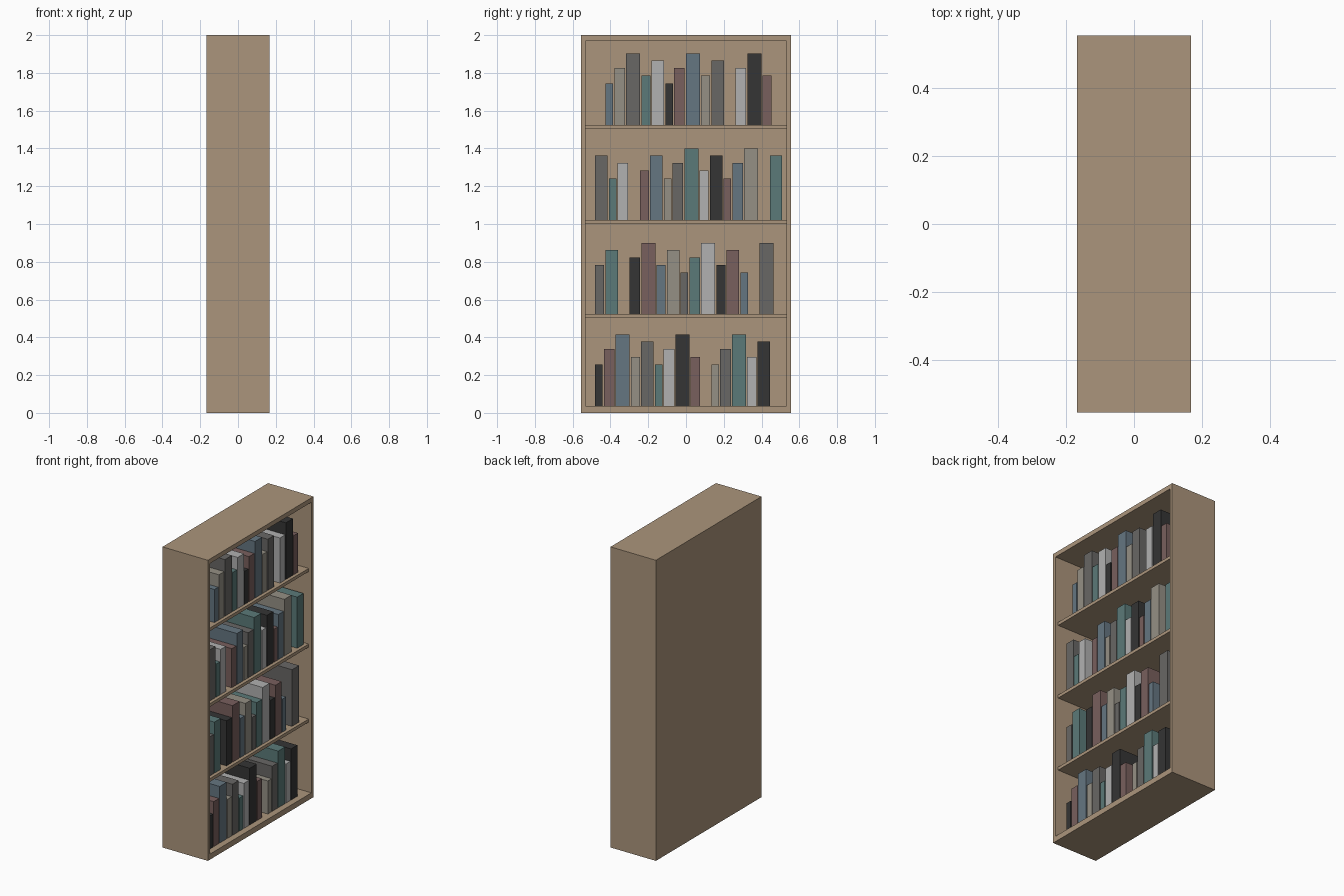
import bpy, bmesh
from mathutils import Vector

if "Cube" in bpy.data.objects:
    bpy.data.objects.remove(bpy.data.objects["Cube"])


def material(name, rgb):
    m = bpy.data.materials.new(name)
    m.diffuse_color = (*rgb, 1)
    m.use_nodes = True
    m.node_tree.nodes["Principled BSDF"].inputs["Base Color"].default_value = m.diffuse_color
    return m


def finish(name, bm, mat):
    me = bpy.data.meshes.new(name)
    bm.to_mesh(me)
    bm.free()
    me.materials.append(mat)
    ob = bpy.data.objects.new(name, me)
    bpy.context.collection.objects.link(ob)
    return ob


def box_mesh(lo, hi):
    lo, hi = Vector(lo), Vector(hi)
    bm = bmesh.new()
    bmesh.ops.create_cube(bm, size=1)
    for v in bm.verts:
        v.co = Vector((lo[i] + (v.co[i] + 0.5) * (hi[i] - lo[i]) for i in range(3)))
    return bm


wood = material("wood", (0.41, 0.30, 0.20))
palette = [("black", (0.035, 0.035, 0.035)), ("maroon", (0.19, 0.115, 0.11)),
           ("slate", (0.13, 0.18, 0.22)), ("cream", (0.30, 0.28, 0.235)),
           ("grey", (0.14, 0.135, 0.13)), ("teal", (0.105, 0.195, 0.19)),
           ("white", (0.44, 0.44, 0.44))]
cloth = [material("book_" + n, c) for n, c in palette]

# Case: a solid block with its open face inset and pushed back
X, Y, H = 0.167, 0.555, 2.0
INNER_Y, FLOOR, CEIL, BACK = 0.533, 0.037, 1.97, -0.152
bm = box_mesh((-X, -Y, 0), (X, Y, H))
front = max(bm.faces, key=lambda f: f.calc_center_median().x)
for step_x in (X, BACK):
    if step_x == X:
        bmesh.ops.inset_region(bm, faces=[front], thickness=0.02)
    else:
        front = bmesh.ops.extrude_discrete_faces(bm, faces=[front])["faces"][0]
    for v in front.verts:
        v.co = (step_x, INNER_Y if v.co.y > 0 else -INNER_Y,
                CEIL if v.co.z > 1 else FLOOR)
finish("bookcase_case", bm, wood)

# Shelves, slightly set back from the case front
shelf_tops = [0.523, 1.022, 1.525]
for i, z in enumerate(shelf_tops):
    finish(f"shelf_{i + 1}",
           box_mesh((BACK, -INNER_Y, z - 0.021), (0.147, INNER_Y, z)), wood)

# Books: sizes and colours repeat along each row, with a few empty places
sizes = [(0.040, 0.22), (0.056, 0.30), (0.074, 0.377), (0.048, 0.26), (0.066, 0.34)]
# floor height, first size, first colour, empty places, number of places
rows = [(FLOOR, 0, 0, (9,), 15),
        (shelf_tops[0], 3, 4, (2, 13), 15),
        (shelf_tops[1], 4, 4, (3, 14), 16),
        (shelf_tops[2], 4, 1, (0, 11), 15)]
FRONT, DEPTH = 0.125, 0.22
for r, (z, s0, c0, gaps, count) in enumerate(rows):
    y = -0.481
    for i in range(count):
        if i in gaps:
            y += 0.055
            continue
        w, h = sizes[(s0 + i) % 5]
        finish(f"book_{r + 1}_{i + 1}",
               box_mesh((FRONT - DEPTH, y, z), (FRONT, y + w, z + h)),
               cloth[(c0 + i) % 7])
        y += w + 0.0065
